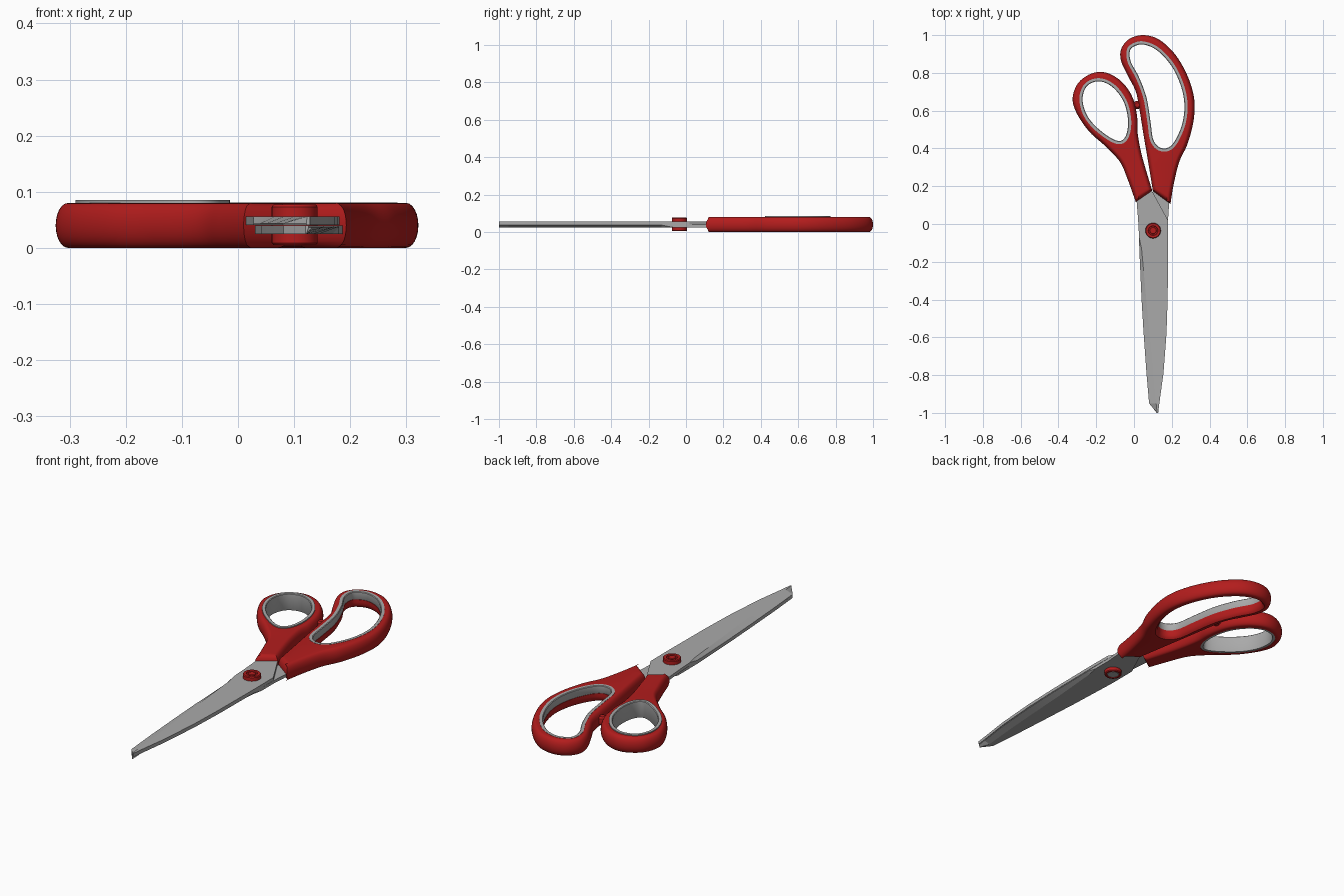
import bpy, bmesh, math
from mathutils import Vector

if "Cube" in bpy.data.objects:
    bpy.data.objects.remove(bpy.data.objects["Cube"])

red = bpy.data.materials.new("red_plastic")
red.diffuse_color = (0.45, 0.012, 0.012, 1)
red.use_nodes = True
red.node_tree.nodes["Principled BSDF"].inputs["Base Color"].default_value = red.diffuse_color
grey = bpy.data.materials.new("grey")
grey.diffuse_color = (0.4, 0.4, 0.4, 1)
grey.use_nodes = True
grey.node_tree.nodes["Principled BSDF"].inputs["Base Color"].default_value = grey.diffuse_color


def finish(bm, name, mat, angle=35):
    bmesh.ops.remove_doubles(bm, verts=bm.verts, dist=1e-5)
    bmesh.ops.recalc_face_normals(bm, faces=bm.faces)
    me = bpy.data.meshes.new(name)
    bm.to_mesh(me)
    bm.free()
    ob = bpy.data.objects.new(name, me)
    bpy.context.collection.objects.link(ob)
    me.materials.append(mat)
    bpy.ops.object.select_all(action='DESELECT')
    ob.select_set(True)
    bpy.context.view_layer.objects.active = ob
    bpy.ops.object.shade_smooth_by_angle(angle=math.radians(angle))
    return ob


def spline(pts, closed, steps=6):
    """Smooth curve through points, returned counter-clockwise."""
    p = [Vector(q) for q in pts]
    n = len(p)
    get = (lambda i: p[i % n]) if closed else (lambda i: p[max(0, min(n - 1, i))])
    out = []
    for i in range(n if closed else n - 1):
        a, b, c, d = (get(i + k) for k in (-1, 0, 1, 2))
        for s in range(steps):
            t = s / steps
            out.append(0.5 * (2 * b + (c - a) * t + (2 * a - 5 * b + 4 * c - d) * t * t
                              + (3 * b - a - 3 * c + d) * t ** 3))
    if not closed:
        out.append(p[-1])
    area = sum(out[i - 1].x * out[i].y - out[i].x * out[i - 1].y for i in range(len(out)))
    return out if area > 0 else out[::-1]


def offset(loop, dist):
    """Grow a counter-clockwise loop outward by dist with mitred corners."""
    out = []
    for i, p in enumerate(loop):
        e1 = (p - loop[i - 1]).normalized()
        e2 = (loop[(i + 1) % len(loop)] - p).normalized()
        n1, n2 = Vector((e1.y, -e1.x)), Vector((e2.y, -e2.x))
        out.append(p + (n1 + n2) / max(0.4, 1 + n1.dot(n2)) * dist)
    return out


def wall(bm, loop, profile):
    """Sweep (offset, z) profile around loop; returns first and last edge loops."""
    rings = [[bm.verts.new((q.x, q.y, z)) for q in offset(loop, d)] for d, z in profile]
    n = len(loop)
    for a, b in zip(rings, rings[1:]):
        for i in range(n):
            bm.faces.new((a[i - 1], a[i], b[i], b[i - 1]))
    return [[bm.edges.get((r[i - 1], r[i])) for i in range(n)] for r in (rings[0], rings[-1])]


def handle(name, outline, hole, inner):
    bm = bmesh.new()
    arc = [math.radians(a) for a in range(-90, 91, 15)]
    outer = [(-0.022 * (1 - math.cos(a)), 0.04 + 0.04 * math.sin(a)) for a in arc]
    o = wall(bm, spline(outline, False), outer)
    h = wall(bm, spline(hole, True), inner)
    for k in (0, 1):
        bmesh.ops.triangle_fill(bm, edges=o[k] + h[k], use_beauty=True)
    finish(bm, name, red)


def liner(name, hole, z0, z1):
    bm = bmesh.new()
    wall(bm, spline(hole, True),
         [(0.002, z0), (0, z0 + 0.003), (0, z1 - 0.003), (0.003, z1), (0.017, z1), (0.017, z0), (0.002, z0)])
    finish(bm, name, grey)


# Small handle: outline starts and ends at the square blade socket
small = [(0.01, 0.115), (-0.035, 0.24), (-0.075, 0.33), (-0.155, 0.415), (-0.235, 0.487),
         (-0.30, 0.58), (-0.325, 0.66), (-0.30, 0.74), (-0.24, 0.79), (-0.17, 0.805),
         (-0.10, 0.78), (-0.04, 0.725), (0.0, 0.65), (0.018, 0.555), (0.02, 0.475),
         (0.045, 0.35), (0.097, 0.175)]
small_hole = [(-0.272, 0.67), (-0.246, 0.733), (-0.183, 0.755), (-0.114, 0.725), (-0.056, 0.65),
              (-0.032, 0.555), (-0.04, 0.476), (-0.072, 0.44), (-0.13, 0.46), (-0.21, 0.524),
              (-0.257, 0.593)]
handle("small_handle", small, small_hole, [(0.014, 0), (0.014, 0.08)])
liner("small_handle_liner", small_hole, 0.002, 0.085)

# Large handle
large = [(0.193, 0.106), (0.21, 0.21), (0.24, 0.33), (0.283, 0.423), (0.315, 0.545),
         (0.319, 0.66), (0.285, 0.78), (0.22, 0.895), (0.135, 0.975), (0.05, 1.0),
         (-0.025, 0.98), (-0.068, 0.926), (-0.068, 0.862), (-0.03, 0.78), (0.01, 0.70),
         (0.03, 0.6), (0.05, 0.476), (0.077, 0.317), (0.1, 0.175)]
large_hole = [(-0.022, 0.915), (0.0, 0.94), (0.05, 0.95), (0.124, 0.918), (0.2, 0.834),
              (0.25, 0.725), (0.267, 0.62), (0.25, 0.513), (0.2, 0.418), (0.145, 0.402),
              (0.103, 0.444), (0.087, 0.545), (0.066, 0.67), (0.026, 0.778), (-0.016, 0.857)]
handle("large_handle", large, large_hole,
       [(0.014, 0), (0.007, 0.006), (0.002, 0.015), (0, 0.028), (0, 0.042), (0.014, 0.042), (0.014, 0.08)])
liner("large_handle_liner", large_hole, 0.042, 0.081)


# Blades: stations of (y, cutting edge x, grind line x, spine x)
def blade(name, stations, z_flat, z_face):
    bm = bmesh.new()
    rows = []
    for y, cut, grind, spine in stations:
        z_cut = z_face if cut == grind else z_flat + (z_face - z_flat) * 0.2
        rows.append([bm.verts.new(c) for c in ((cut, y, z_flat), (cut, y, z_cut), (grind, y, z_face),
                                               (spine, y, z_face), (spine, y, z_flat))])
    for a, b in zip(rows, rows[1:]):
        for i in range(5):
            bm.faces.new((a[i - 1], a[i], b[i], b[i - 1]))
    bm.faces.new(rows[0])
    bm.faces.new(rows[-1])
    finish(bm, name, grey, 15)


blade("upper_blade", [(0.24, 0.0, 0.0, 0.06), (0.17, 0.01, 0.01, 0.098), (0.02, 0.022, 0.022, 0.18),
                      (-0.07, 0.027, 0.027, 0.181), (-0.13, 0.028, 0.04, 0.181), (-0.4, 0.04, 0.065, 0.178),
                      (-0.58, 0.051, 0.082, 0.172), (-0.79, 0.066, 0.102, 0.156),
                      (-0.95, 0.08, 0.117, 0.134), (-1.0, 0.122, 0.123, 0.128)], 0.0405, 0.056)
blade("lower_blade", [(0.24, 0.2, 0.2, 0.13), (0.17, 0.19, 0.19, 0.1), (0.02, 0.18, 0.18, 0.03),
                      (-0.07, 0.18, 0.18, 0.03), (-0.13, 0.18, 0.168, 0.03), (-0.4, 0.177, 0.145, 0.042),
                      (-0.58, 0.17, 0.135, 0.053), (-0.79, 0.153, 0.12, 0.067),
                      (-0.95, 0.132, 0.105, 0.081), (-1.0, 0.126, 0.122, 0.12)], 0.0395, 0.025)


# Round parts turned from a (radius, height) profile
def turned(name, profile, loc, mat, seg=32):
    bm = bmesh.new()
    ring = [Vector((math.cos(k * math.tau / seg), math.sin(k * math.tau / seg))) for k in range(seg)]
    rows = [[bm.verts.new((loc[0] + v.x * r, loc[1] + v.y * r, z)) for v in ring] for r, z in profile]
    for a, b in zip(rows, rows[1:]):
        for i in range(seg):
            bm.faces.new((a[i - 1], a[i], b[i], b[i - 1]))
    bm.faces.new(rows[0])
    bm.faces.new(rows[-1])
    finish(bm, name, mat)


pivot = (0.101, -0.035)
turned("pivot_screw", [(0.028, 0.009), (0.03, 0.005), (0.038, 0.005), (0.041, 0.009), (0.041, 0.073),
                       (0.038, 0.077), (0.026, 0.077), (0.024, 0.072)], pivot, red)
turned("pivot_rivet", [(0.026, 0.006), (0.028, 0.008), (0.028, 0.03)], pivot, grey)
turned("pivot_button", [(0.018, 0.07), (0.018, 0.075), (0.016, 0.077)], pivot, red)

# Stop bump between the handles
turned("handle_stop", [(0.012, 0.018), (0.02, 0.026), (0.022, 0.04), (0.02, 0.054), (0.012, 0.062)],
       (0.017, 0.63), red, 20)
